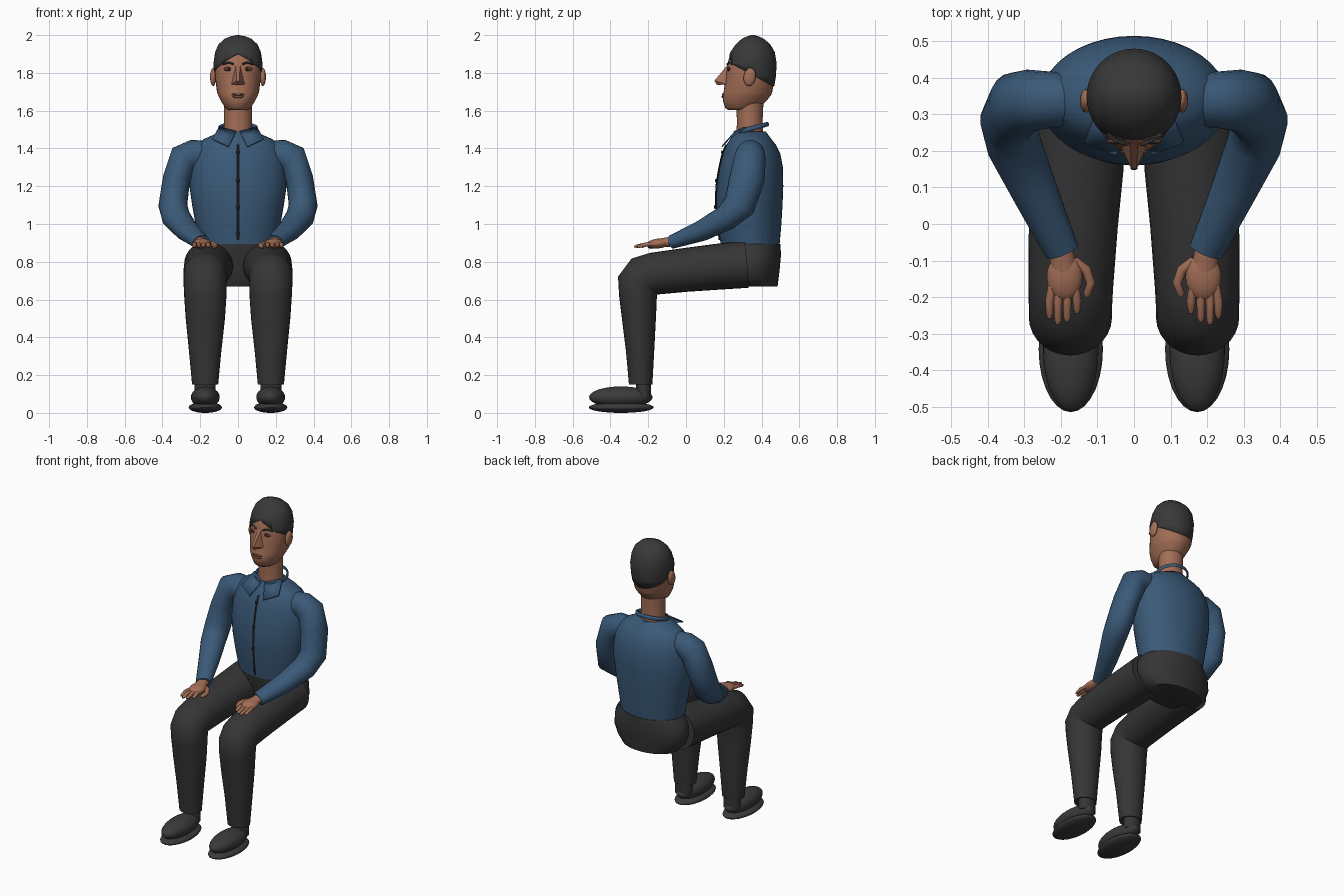
import bpy, bmesh, math
from mathutils import Vector, Matrix

if "Cube" in bpy.data.objects:
    bpy.data.objects.remove(bpy.data.objects["Cube"])


def material(name, r, g, b):
    m = bpy.data.materials.new(name)
    m.diffuse_color = (r, g, b, 1)
    m.use_nodes = True
    m.node_tree.nodes["Principled BSDF"].inputs["Base Color"].default_value = m.diffuse_color
    return m


SHIRT = material("navy shirt", 0.042, 0.100, 0.185)
PANTS = material("charcoal trousers", 0.036, 0.036, 0.037)
SKIN = material("brown skin", 0.36, 0.155, 0.092)
HAIR = material("dark hair", 0.040, 0.040, 0.041)
SHOE = material("dark shoe", 0.043, 0.043, 0.045)
LIPS = material("lip brown", 0.20, 0.075, 0.055)
EYE = material("eye brown", 0.10, 0.045, 0.03)
BLACK = material("button black", 0.012, 0.014, 0.02)


def finish(name, bm, mat, angle=50):
    bmesh.ops.recalc_face_normals(bm, faces=bm.faces)
    me = bpy.data.meshes.new(name)
    bm.to_mesh(me)
    bm.free()
    ob = bpy.data.objects.new(name, me)
    bpy.context.collection.objects.link(ob)
    me.materials.append(mat)
    bpy.ops.object.select_all(action='DESELECT')
    ob.select_set(True)
    bpy.context.view_layer.objects.active = ob
    bpy.ops.object.shade_smooth_by_angle(angle=math.radians(angle))
    return ob


def bridge(rings):
    bm = bmesh.new()
    rows = [[bm.verts.new(p) for p in r] for r in rings]
    n = len(rows[0])
    for a, b in zip(rows, rows[1:]):
        for i in range(n):
            j = (i + 1) % n
            bm.faces.new((a[i], a[j], b[j], b[i]))
    bm.faces.new(rows[0][::-1])
    bm.faces.new(rows[-1])
    return bm


def stack(sections, n=32):
    """Horizontal ellipses: (z, half width, front y, back y)."""
    return bridge([[(hx * math.cos(i * math.tau / n),
                     (f + b) / 2 + (b - f) / 2 * math.sin(i * math.tau / n), z)
                    for i in range(n)] for z, hx, f, b in sections])


def tube(path, ref, s=1, n=20):
    """Elliptic rings along a path: (x, y, z, radius along ref, other radius)."""
    pts = [Vector(p[:3]) for p in path]
    u, rings = Vector(ref), []
    for k, p in enumerate(pts):
        t = Vector()
        if k:
            t += (p - pts[k - 1]).normalized()
        if k < len(pts) - 1:
            t += (pts[k + 1] - p).normalized()
        t.normalize()
        u = (u - t * u.dot(t)).normalized()
        v = t.cross(u)
        ring = []
        for i in range(n):
            a = i * math.tau / n
            q = p + u * path[k][3] * math.cos(a) + v * path[k][4] * math.sin(a)
            ring.append((q.x * s, q.y, q.z))
        rings.append(ring)
    return bridge(rings)


def ball(name, c, r, mat, tilt=0, seg=20):
    bm = bmesh.new()
    bmesh.ops.create_uvsphere(bm, u_segments=seg, v_segments=seg // 2 + 2, radius=1)
    bm.transform(Matrix.Translation(c) @ Matrix.Rotation(tilt, 4, 'X')
                 @ Matrix.Diagonal((*r, 1)))
    return finish(name, bm, mat)


# Torso and pelvis
torso = [(0.885, .205, .185, .495), (1.0, .225, .168, .505), (1.1, .243, .160, .511),
         (1.2, .257, .162, .515), (1.3, .254, .178, .513), (1.37, .24, .195, .50),
         (1.42, .215, .215, .475), (1.45, .18, .235, .452), (1.49, .09, .262, .422)]
finish("shirt_torso", stack(torso, 40), SHIRT)
finish("trouser_seat", stack([(.67, .185, .24, .485), (.71, .225, .22, .49), (.77, .25, .21, .497),
                              (.84, .245, .19, .503), (.895, .208, .182, .499)], 40), PANTS)

# Head and neck
finish("neck", stack([(1.46, .078, .265, .41), (1.54, .073, .27, .405), (1.64, .075, .265, .41)]), SKIN)
crown = [(1.70, .116, .197, .462), (1.78, .126, .208, .476), (1.85, .130, .216, .480),
         (1.91, .121, .235, .470), (1.95, .104, .262, .447), (1.98, .072, .295, .413),
         (1.994, .038, .325, .382), (2.0, .008, .345, .363)]
skull = [(1.603, .05, .225, .35), (1.615, .067, .207, .385), (1.65, .09, .196, .425),
         (1.68, .104, .194, .448)]
skull += [(z - .004, hx - .005, f + .002, b - .006) for z, hx, f, b in crown[:-1]]
finish("head", stack(skull), SKIN)


def face_y(x, z):
    """Front surface of a head or torso section list."""
    src = skull if z > 1.6 else torso
    for a, b in zip(src, src[1:]):
        if a[0] <= z <= b[0]:
            t = (z - a[0]) / (b[0] - a[0])
            hx, f, k = [a[i] + t * (b[i] - a[i]) for i in (1, 2, 3)]
            return (f + k) / 2 - (k - f) / 2 * math.sqrt(max(0, 1 - (x / hx) ** 2))
    return src[-1][2]


# Hair cap: crown cut by a slanted hairline, raised at the forehead
bm = stack(crown, 40)
bmesh.ops.bisect_plane(bm, geom=bm.verts[:] + bm.edges[:] + bm.faces[:], dist=1e-5,
                       plane_co=(0, .35, 1.79), plane_no=(0, .54, 1), clear_inner=True)
for v in bm.verts:
    if v.is_boundary and v.co.y < .28:
        lift = max(0, 1 - abs(v.co.x) / .09) * .04
        v.co.z += lift
        v.co.y += lift * .3
hair = finish("hair", bm, HAIR)
sol = hair.modifiers.new("thickness", 'SOLIDIFY')
sol.thickness, sol.offset = .008, -1

# Nose wedge
bm = bmesh.new()
nose = [bm.verts.new(p) for p in [(-.011, .222, 1.845), (.011, .222, 1.845), (-.036, .215, 1.74),
                                  (.036, .215, 1.74), (-.007, .15, 1.758), (.007, .15, 1.758),
                                  (0, .165, 1.735)]]
for f in [(0, 1, 5, 4), (0, 4, 2), (1, 3, 5), (4, 5, 6), (2, 4, 6), (3, 6, 5), (2, 6, 3), (0, 2, 3, 1)]:
    bm.faces.new([nose[i] for i in f])
finish("nose", bm, SKIN, 30)

# Mouth
ball("upper_lip", (0, face_y(0, 1.686) + .002, 1.686), (.036, .008, .006), LIPS)
ball("lower_lip", (0, face_y(0, 1.674) + .002, 1.674), (.030, .009, .007), LIPS)

# Collar ring and placket
bm = tube([(.1 * math.cos(a), .345 + .088 * math.sin(a), 1.505 + .024 * math.sin(a), .006, .012)
           for a in [math.radians(-80 + 340 * i / 32) for i in range(33)]], (1, 0, 0), 1, 8)
finish("collar_band", bm, SHIRT)
zs = [.915 + i * .0505 for i in range(11)]
finish("placket", tube([(0, face_y(0, z) - .003, z, .007, .004) for z in zs], (1, 0, 0), 1, 4), BLACK)
for z in (.95, 1.09, 1.23, 1.38):
    ball("button", (0, face_y(0, z) - .008, z), (.010, .005, .010), BLACK, 0, 12)

for s, side in ((1, "left"), (-1, "right")):
    # Collar flap
    bm = bmesh.new()
    bm.faces.new([bm.verts.new((x * s, y, z)) for x, y, z in
                  [(.008, .262, 1.493), (.05, .188, 1.412), (.137, .222, 1.452), (.1, .312, 1.515)]])
    flap = finish(side + "_collar_flap", bm, SHIRT)
    flap.modifiers.new("thickness", 'SOLIDIFY').thickness = .007

    # Ear, eye and brow
    ball(side + "_ear", (.132 * s, .337, 1.778), (.016, .032, .048), SKIN, -.15)
    ball(side + "_eye", (.049 * s, face_y(.049, 1.82) + .001, 1.82), (.027, .007, .011), EYE)
    ball(side + "_pupil", (.049 * s, face_y(.049, 1.82) - .004, 1.82), (.009, .004, .008), BLACK, 0, 12)
    brow = [(x, face_y(x, z) - .001, z, .006, .005) for x, z in
            [(.022, 1.846), (.05, 1.855), (.08, 1.845)]]
    finish(side + "_eyebrow", tube(brow, (0, 1, 0), s, 8), HAIR)

    # Sleeve
    sleeve = [(.165, .34, 1.365, .072, .075), (.235, .34, 1.367, .078, .08),
              (.287, .338, 1.345, .085, .083), (.326, .322, 1.235, .094, .073),
              (.345, .283, 1.10, .086, .076), (.328, .215, 1.035, .068, .076),
              (.27, .085, .965, .056, .063), (.197, -.075, .905, .036, .048)]
    finish(side + "_sleeve", tube(sleeve, (0, 1, 0), s), SHIRT)

    # Hand, fingers and thumb
    finish(side + "_wrist", tube([(.205, -.04, .915, .033, .026), (.197, -.09, .905, .034, .026),
                                  (.192, -.13, .90, .036, .024)], (1, 0, 0), s), SKIN)
    ball(side + "_palm", (.19 * s, -.145, .897), (.049, .066, .026), SKIN, .12)
    for x, tip in ((.156, -.245), (.183, -.268), (.208, -.275), (.231, -.258)):
        x0 = .19 + (x - .19) * .8
        finger = [(x0, -.165, .895, .012, .012), (x, -.21, .892, .012, .011),
                  (x, tip + .012, .882, .010, .009), (x, tip, .880, .005, .004)]
        finish(side + "_finger", tube(finger, (1, 0, 0), s, 10), SKIN)
    thumb = [(.165, -.10, .897, .014, .014), (.132, -.125, .892, .016, .015),
             (.118, -.16, .886, .014, .013), (.128, -.19, .880, .012, .011),
             (.131, -.2, .878, .005, .005)]
    finish(side + "_thumb", tube(thumb, (0, 0, 1), s, 10), SKIN)

    # Trouser leg
    leg = [(.153, .32, .787, .132, .125), (.158, .15, .772, .129, .121), (.166, 0, .757, .122, .116),
           (.173, -.17, .737, .116, .112), (.174, -.225, .722, .114, .114),
           (.174, -.254, .685, .114, .112), (.173, -.254, .62, .112, .10),
           (.173, -.249, .5, .104, .09), (.174, -.243, .33, .086, .075), (.174, -.24, .15, .069, .062)]
    finish(side + "_trouser_leg", tube(leg, (1, 0, 0), s, 28), PANTS)

    # Ankle and shoe
    finish(side + "_sock", tube([(.174, -.225, .17, .056, .04), (.174, -.225, .08, .056, .04)],
                                (1, 0, 0), s), PANTS)
    ball(side + "_shoe_upper", (.173 * s, -.345, .083), (.076, .168, .057), SHOE, 0, 28)
    ball(side + "_shoe_sole", (.173 * s, -.343, .029), (.088, .172, .029), SHOE, 0, 28)
